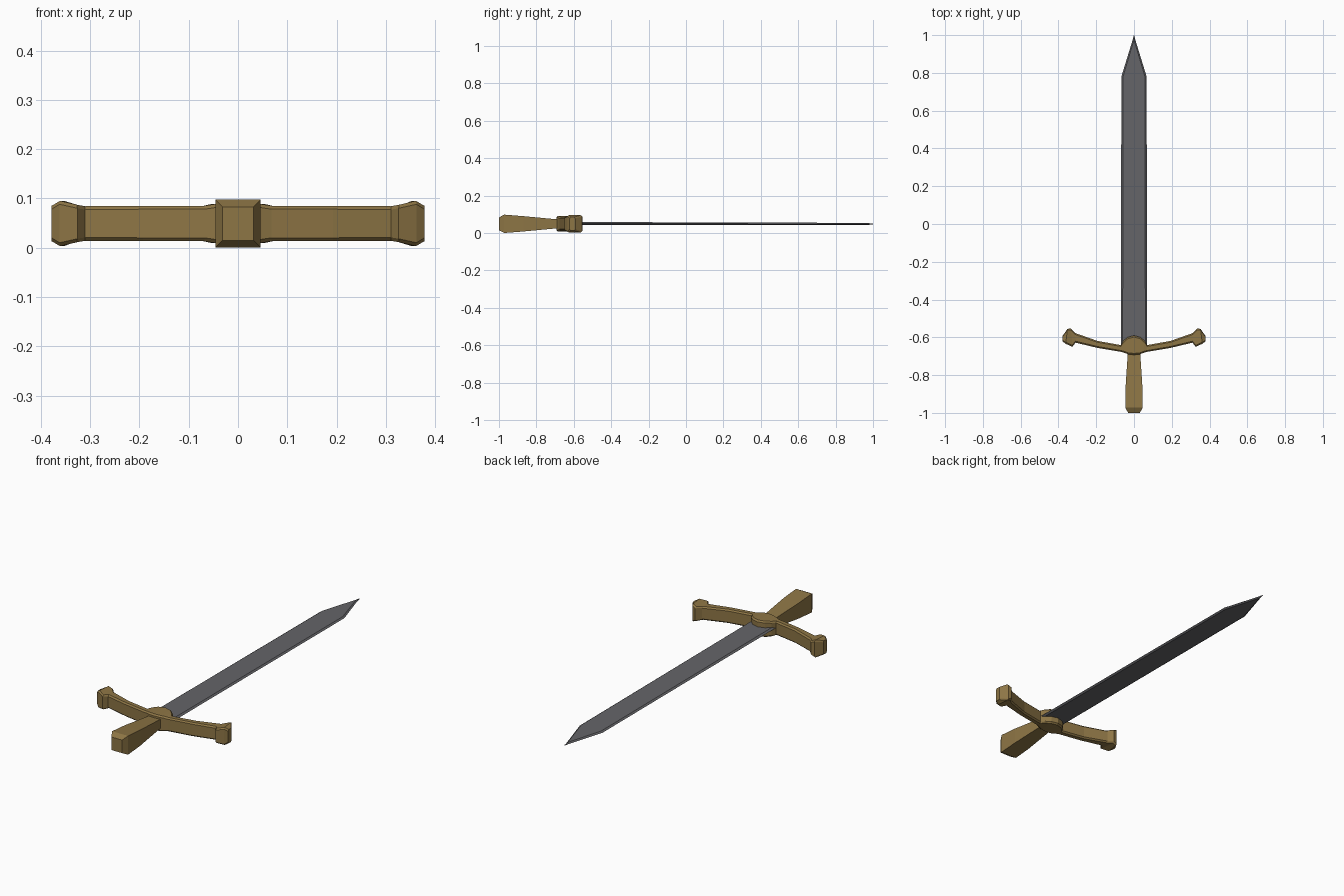
import bpy

if "Cube" in bpy.data.objects:
    bpy.data.objects.remove(bpy.data.objects["Cube"])

ZC = 0.049  # mid height of the sword


def material(name, color):
    m = bpy.data.materials.new(name)
    m.diffuse_color = color
    m.use_nodes = True
    m.node_tree.nodes["Principled BSDF"].inputs["Base Color"].default_value = m.diffuse_color
    return m


def loft(name, rings, mat):
    """Skin a list of equal-length point rings and cap both ends."""
    n = len(rings[0])
    verts = [p for r in rings for p in r]
    faces = [(i * n + j, i * n + (j + 1) % n, (i + 1) * n + (j + 1) % n, (i + 1) * n + j)
             for i in range(len(rings) - 1) for j in range(n)]
    last = (len(rings) - 1) * n
    faces += [tuple(reversed(range(n))), tuple(range(last, last + n))]
    me = bpy.data.meshes.new(name)
    me.from_pydata(verts, [], faces)
    ob = bpy.data.objects.new(name, me)
    bpy.context.collection.objects.link(ob)
    me.materials.append(mat)
    bpy.context.view_layer.objects.active = ob
    ob.select_set(True)
    bpy.ops.object.mode_set(mode='EDIT')
    bpy.ops.mesh.select_all(action='SELECT')
    bpy.ops.mesh.normals_make_consistent(inside=False)
    bpy.ops.object.mode_set(mode='OBJECT')
    ob.select_set(False)
    return ob


steel = material("steel", (0.13, 0.13, 0.14, 1))
bronze = material("bronze", (0.27, 0.18, 0.06, 1))

# Blade: flat slab with a narrow ground edge, (y, half width, bevel, half thickness)
blade = []
for y, w, b, t in [(-0.66, 0.069, 0.009, 0.0075), (0.78, 0.067, 0.009, 0.006),
                   (0.972, 0.008, 0.007, 0.005), (1.0, 0.001, 0.0005, 0.002)]:
    z = ZC + 0.001 - 0.002 * y
    blade.append([(-w, y, z), (-w + b, y, z + t), (w - b, y, z + t),
                  (w, y, z), (w - b, y, z - t), (-w + b, y, z - t)])
loft("blade", blade, steel)

# Grip: square section flaring toward the pommel, (y, half width, half height)
grip = [[(sx * w, y, ZC + sz * h) for sx, sz in ((-1, -1), (1, -1), (1, 1), (-1, 1))]
        for y, w, h in [(-1.0, 0.031, 0.034), (-0.972, 0.046, 0.049), (-0.87, 0.045, 0.041),
                        (-0.70, 0.034, 0.025), (-0.66, 0.033, 0.024)]]
loft("grip", grip, bronze)

# Crossguard: chamfered section swept outward, (rear x, rear y, front x, front y, half height)
half = [(0, -0.693, 0, -0.590, 0.042), (0.030, -0.690, 0.035, -0.600, 0.041),
        (0.048, -0.683, 0.058, -0.620, 0.039), (0.068, -0.677, 0.070, -0.641, 0.036),
        (0.193, -0.656, 0.193, -0.619, 0.036), (0.310, -0.628, 0.312, -0.577, 0.035),
        (0.326, -0.650, 0.334, -0.553, 0.038), (0.362, -0.634, 0.352, -0.555, 0.046),
        (0.378, -0.622, 0.378, -0.592, 0.036)]


def guard_ring(s, x0, y0, x1, y1, h):
    def p(f, z):
        return (s * (x0 + (x1 - x0) * f), y0 + (y1 - y0) * f, ZC + z)
    c, k = min(0.2, 0.008 / (y1 - y0)), h - 0.007
    return [p(0, -k), p(c, -h), p(1 - c, -h), p(1, -k),
            p(1, k), p(1 - c, h), p(c, h), p(0, k)]


rings = [guard_ring(-1, *st) for st in reversed(half[1:])] + [guard_ring(1, *st) for st in half]
loft("crossguard", rings, bronze)
